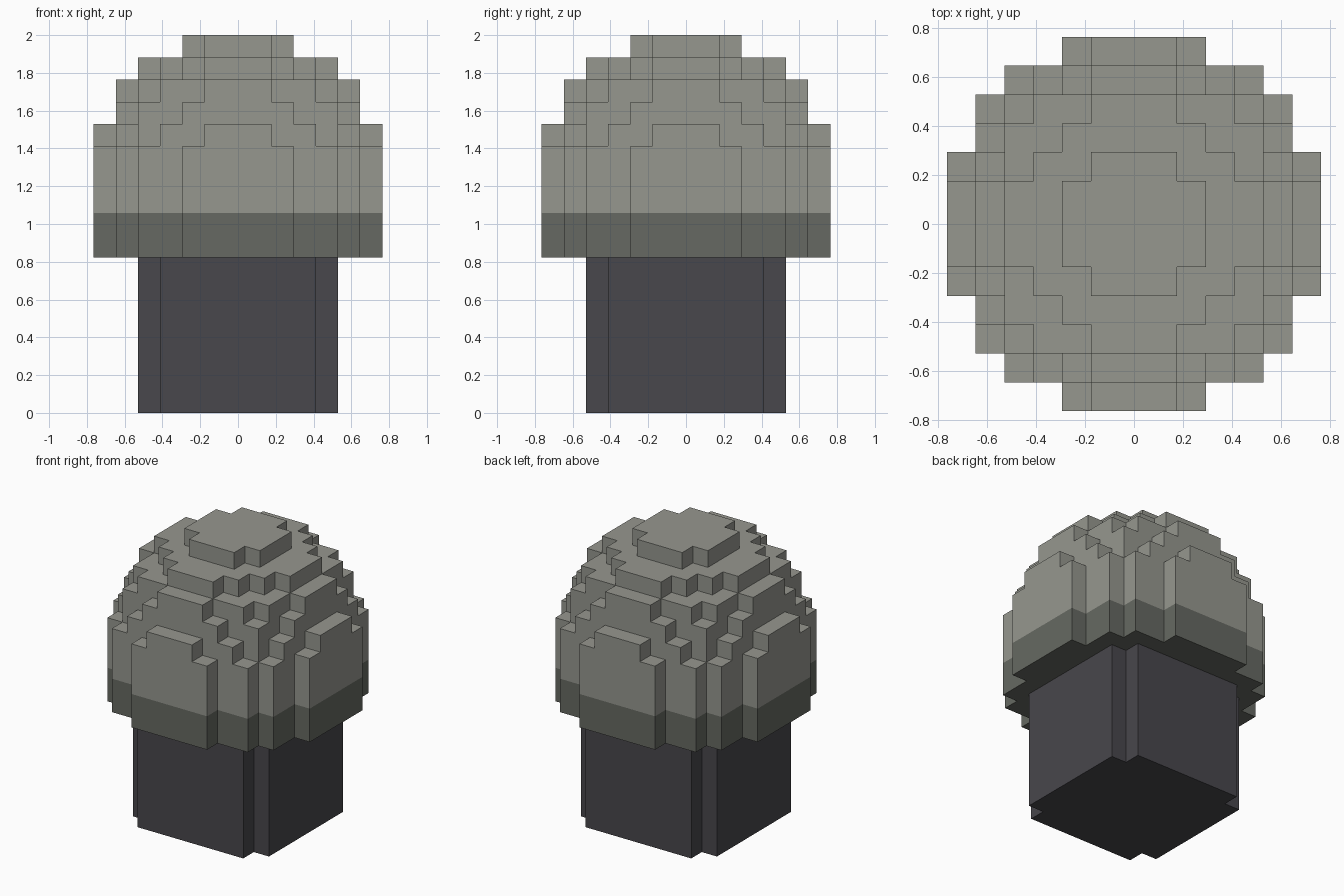
import bpy
import bmesh
from mathutils import Vector

cube = bpy.data.objects.get("Cube")
if cube:
    bpy.data.objects.remove(cube, do_unlink=True)

# Block grid: the model is 17 blocks tall
UNIT = 2 / 17
STEM_TOP, RIM_TOP, DOME_MID, TOP = 7, 9, 10, 17
RADIUS = 6.5


def material(name, rgb):
    mat = bpy.data.materials.new(name)
    mat.use_nodes = True
    mat.diffuse_color = (*rgb, 1)
    bsdf = mat.node_tree.nodes["Principled BSDF"]
    bsdf.inputs["Base Color"].default_value = (*rgb, 1)
    bsdf.inputs["Roughness"].default_value = 0.9
    return mat


def in_stem(x, y):
    # square column with one block cut from each corner
    return max(abs(x), abs(y)) <= 4 and abs(x) + abs(y) < 8


def in_cap(x, y, z):
    # half ball on a straight round wall
    rise = max(z - DOME_MID, 0)
    return x * x + y * y + rise * rise <= RADIUS ** 2


def blocks(z0, z1, test):
    span = range(-6, 7)
    return {(x, y, z) for z in range(z0, z1) for x in span for y in span if test(x, y, z)}


def build(name, cells, solid, mat):
    # outer faces of the blocks only, merged into large flat faces
    bm = bmesh.new()
    for cell in cells:
        for axis in range(3):
            for side in (-1, 1):
                normal = Vector((0, 0, 0))
                normal[axis] = side
                if tuple(int(c + n) for c, n in zip(cell, normal)) in solid:
                    continue
                u = Vector((0, 0, 0))
                u[(axis + 1) % 3] = 0.5
                v = normal.cross(u)
                mid = Vector(cell) + Vector((0, 0, 0.5)) + normal * 0.5
                corners = (mid - u - v, mid + u - v, mid + u + v, mid - u + v)
                bm.faces.new([bm.verts.new(c * UNIT) for c in corners])
    bmesh.ops.remove_doubles(bm, verts=bm.verts[:], dist=UNIT * 0.01)
    bmesh.ops.dissolve_limit(bm, angle_limit=0.01, verts=bm.verts[:], edges=bm.edges[:])
    mesh = bpy.data.meshes.new(name)
    bm.to_mesh(mesh)
    bm.free()
    mesh.materials.append(mat)
    obj = bpy.data.objects.new(name, mesh)
    bpy.context.collection.objects.link(obj)


# Stem, dark rim band and stepped dome
stem = blocks(0, STEM_TOP, lambda x, y, z: in_stem(x, y))
rim = blocks(STEM_TOP, RIM_TOP, in_cap)
dome = blocks(RIM_TOP, TOP, in_cap)
solid = stem | rim | dome

build("stem", stem, solid, material("charcoal", (0.065, 0.063, 0.072)))
build("cap_rim", rim, solid, material("dark grey", (0.133, 0.141, 0.122)))
build("cap_dome", dome, solid, material("warm grey", (0.305, 0.309, 0.275)))
